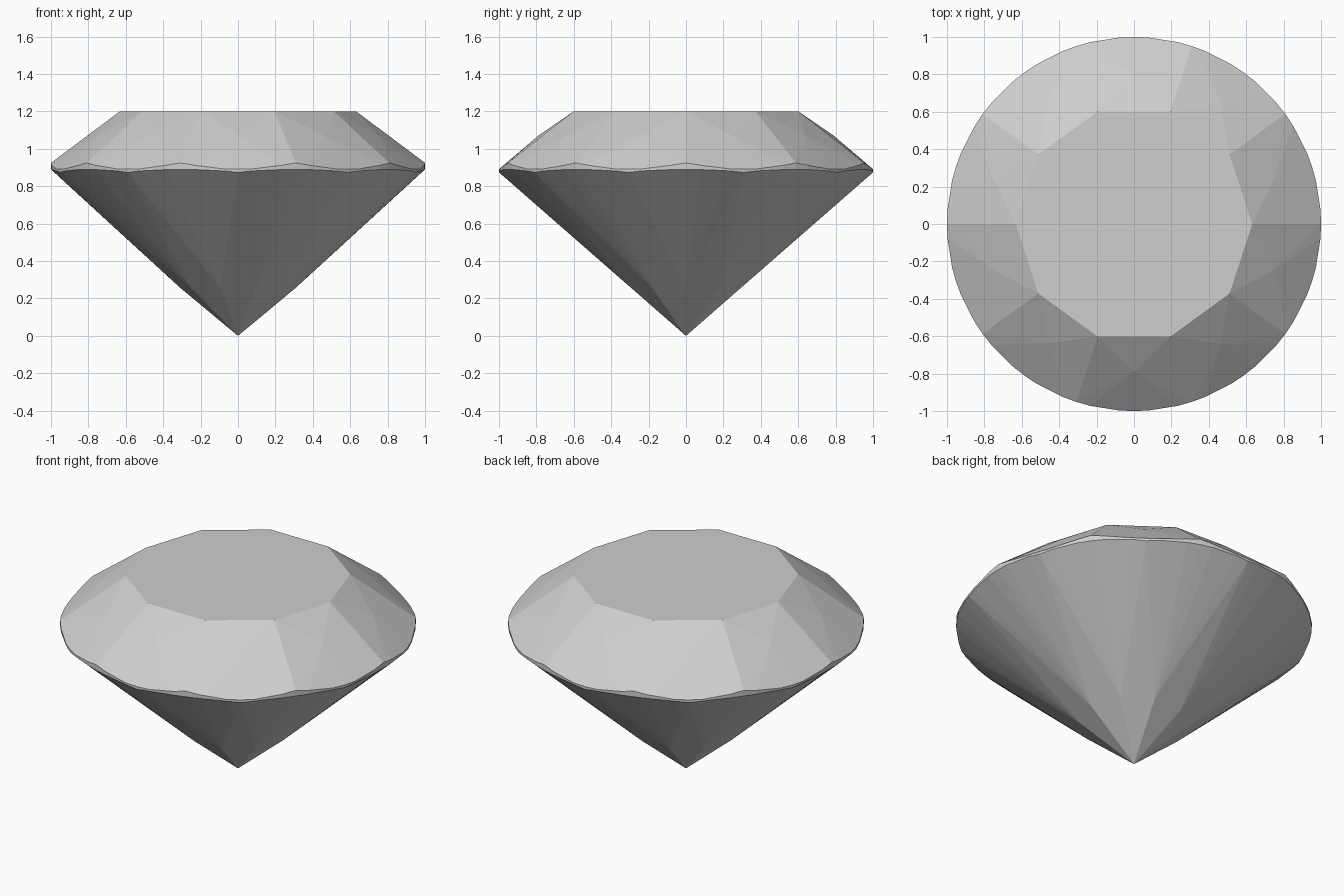
import bpy, bmesh
from math import radians, cos, sin

if "Cube" in bpy.data.objects:
    bpy.data.objects.remove(bpy.data.objects["Cube"], do_unlink=True)

SIDES = 10
STEP = 360 / SIDES
HALF = STEP / 2

# One pale grey stone colour
stone = bpy.data.materials.new("pale_grey_stone")
stone.use_nodes = True
grey = (0.62, 0.62, 0.62, 1)
stone.diffuse_color = grey
stone.node_tree.nodes["Principled BSDF"].inputs["Base Color"].default_value = grey


def polar(radius, degrees, z):
    a = radians(degrees)
    return (radius * cos(a), radius * sin(a), z)


def ring(radius, z, offset=0):
    return [polar(radius, k * STEP + offset, z) for k in range(SIDES)]


def build(name, faces):
    """Make a flat-shaded object from polygons given as point lists."""
    bm = bmesh.new()
    for points in faces:
        bm.faces.new([bm.verts.new(p) for p in points])
    bmesh.ops.remove_doubles(bm, verts=bm.verts, dist=1e-4)
    mesh = bpy.data.meshes.new(name)
    bm.to_mesh(mesh)
    bm.free()
    mesh.materials.append(stone)
    obj = bpy.data.objects.new(name, mesh)
    bpy.context.collection.objects.link(obj)


# Wavy girdle edges: (angle within a sector, upper z, lower z)
WAVE = [(0, 0.925, 0.89), (4.5, 0.912, 0.889), (13.5, 0.893, 0.882),
        (HALF, 0.891, 0.874), (22.5, 0.893, 0.882), (31.5, 0.912, 0.889)]
N = len(WAVE)
upper, lower = [], []
for k in range(SIDES):
    for angle, top, bottom in WAVE:
        upper.append(polar(1, k * STEP + angle, top))
        lower.append(polar(1, k * STEP + angle, bottom))
TOTAL = len(upper)

# Crown: table, star facets, kites split on their ridge, upper halves
table = ring(0.632, 1.2)
star = ring(0.79, 1.07, HALF)
crown = [table]
for k in range(SIDES):
    n = (k + 1) % SIDES
    s = star[k]
    tip, next_tip = upper[k * N], upper[n * N]
    crown += [(table[k], s, table[n]),
              (table[k], tip, s),
              (table[n], s, next_tip)]
    for i in range(k * N, k * N + N):
        crown.append((s, upper[i], upper[(i + 1) % TOTAL]))
build("crown", crown)

# Girdle: thin band around the widest part
build("girdle", [(lower[i], lower[(i + 1) % TOTAL], upper[(i + 1) % TOTAL], upper[i])
                 for i in range(TOTAL)])

# Pavilion: main facets to the point below, with lower halves between them
culet = (0, 0, 0)
inner = ring(0.31, 0.31 * 0.874 * cos(radians(HALF)))
pavilion = []
for k in range(SIDES):
    n = (k + 1) % SIDES
    pavilion.append((culet, inner[n], lower[k * N + N // 2], inner[k]))
    for i in range(k * N - N // 2, k * N + N // 2):
        pavilion.append((inner[k], lower[(i + 1) % TOTAL], lower[i % TOTAL]))
build("pavilion", pavilion)
